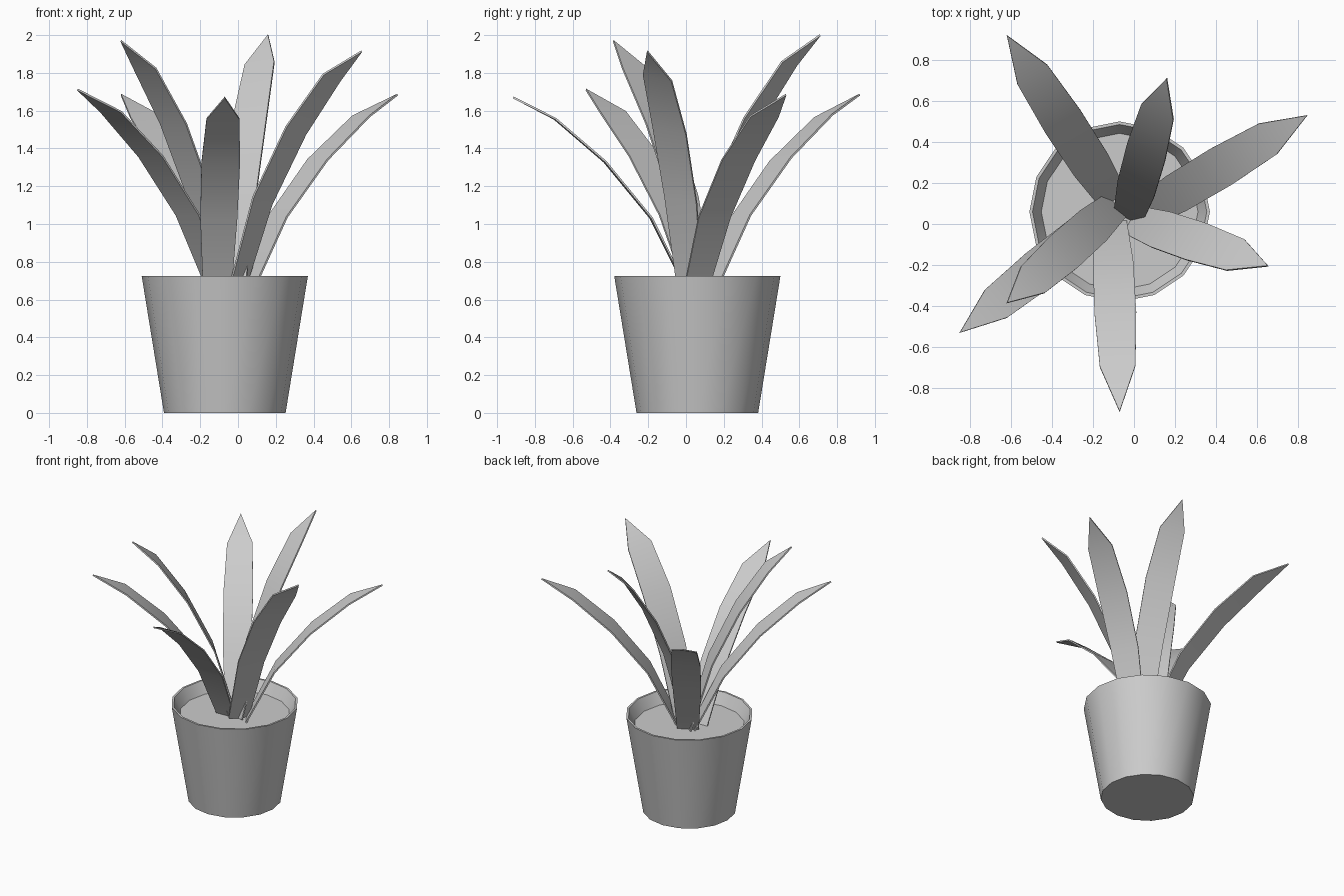
import bpy, bmesh, math
from mathutils import Vector

if "Cube" in bpy.data.objects:
    bpy.data.objects.remove(bpy.data.objects["Cube"])

SOIL_Z = 0.64
POT_CENTRE = (-0.07, 0.06)
SIDES = 16


def make_object(name, bm):
    bmesh.ops.recalc_face_normals(bm, faces=bm.faces)
    mesh = bpy.data.meshes.new(name)
    bm.to_mesh(mesh)
    bm.free()
    ob = bpy.data.objects.new(name, mesh)
    bpy.context.collection.objects.link(ob)
    bpy.ops.object.select_all(action='DESELECT')
    ob.select_set(True)
    bpy.context.view_layer.objects.active = ob
    return ob


def lathe(name, profile):
    """Rings of (radius, z) joined into a solid with capped ends."""
    bm = bmesh.new()
    rings = []
    for r, z in profile:
        rings.append([bm.verts.new((POT_CENTRE[0] + r * math.cos(math.tau * i / SIDES),
                                    POT_CENTRE[1] + r * math.sin(math.tau * i / SIDES), z))
                      for i in range(SIDES)])
    for a, b in zip(rings, rings[1:]):
        for i in range(SIDES):
            j = (i + 1) % SIDES
            bm.faces.new((a[i], a[j], b[j], b[i]))
    bm.faces.new(rings[0])
    bm.faces.new(rings[-1])
    make_object(name, bm)
    bpy.ops.object.shade_smooth_by_angle(angle=math.radians(30))


# Arching blade: (share of reach, share of height, half width)
BLADE = [(0.0, 0.0, 0.075), (0.21, 0.38, 0.098), (0.475, 0.67, 0.102), (0.76, 0.89, 0.087)]


def leaf(name, base, tip, yaw=0.0, tilt=0.0):
    base, tip = Vector((*base, SOIL_Z)), Vector(tip)
    span = tip - base
    side = Vector((-span.y, span.x, 0)).normalized()
    along = Vector((span.x, span.y, 0)).normalized()
    side = side * math.cos(yaw) + along * math.sin(yaw)
    side.z = tilt
    bm = bmesh.new()
    rows = []
    for reach, height, half in BLADE:
        c = base + Vector((span.x * reach, span.y * reach, span.z * height))
        rows.append([bm.verts.new(c + side * half * s) for s in (-1, 1)])
    for a, b in zip(rows, rows[1:]):
        bm.faces.new((a[0], a[1], b[1], b[0]))
    bm.faces.new((rows[-1][0], rows[-1][1], bm.verts.new(tip)))
    ob = make_object(name, bm)
    mod = ob.modifiers.new("thickness", 'SOLIDIFY')
    mod.thickness = 0.01
    mod.offset = 0
    # Apply first so the thin rim stays sharp when shaded
    bpy.ops.object.modifier_apply(modifier=mod.name)
    bpy.ops.object.shade_smooth_by_angle(angle=math.radians(30))


# Pot with thin rim, sloped inner lip and flat soil
lathe("pot", [(0.322, 0.0), (0.44, 0.725), (0.425, 0.725), (0.382, SOIL_Z)])

# Leaves: base, tip, twist and sideways tilt of the blade
LEAVES = [
    ((-0.10, 0.12), (-0.62, 0.92, 1.685), 0.0, -0.1),
    ((-0.03, 0.03), (0.16, 0.71, 2.0), 0.19, -0.1),
    ((0.04, 0.05), (0.845, 0.53, 1.685), 0.0, 0.0),
    ((-0.01, 0.02), (0.655, -0.205, 1.915), 0.2, -0.2),
    ((-0.11, 0.01), (-0.07, -0.915, 1.67), 0.0, 0.0),
    ((-0.11, 0.06), (-0.85, -0.53, 1.712), 0.0, 0.0),
    ((-0.09, 0.09), (-0.62, -0.385, 1.97), 0.0, 0.0),
]
for i, (base, tip, yaw, tilt) in enumerate(LEAVES, 1):
    leaf(f"leaf_{i}", base, tip, yaw, tilt)
